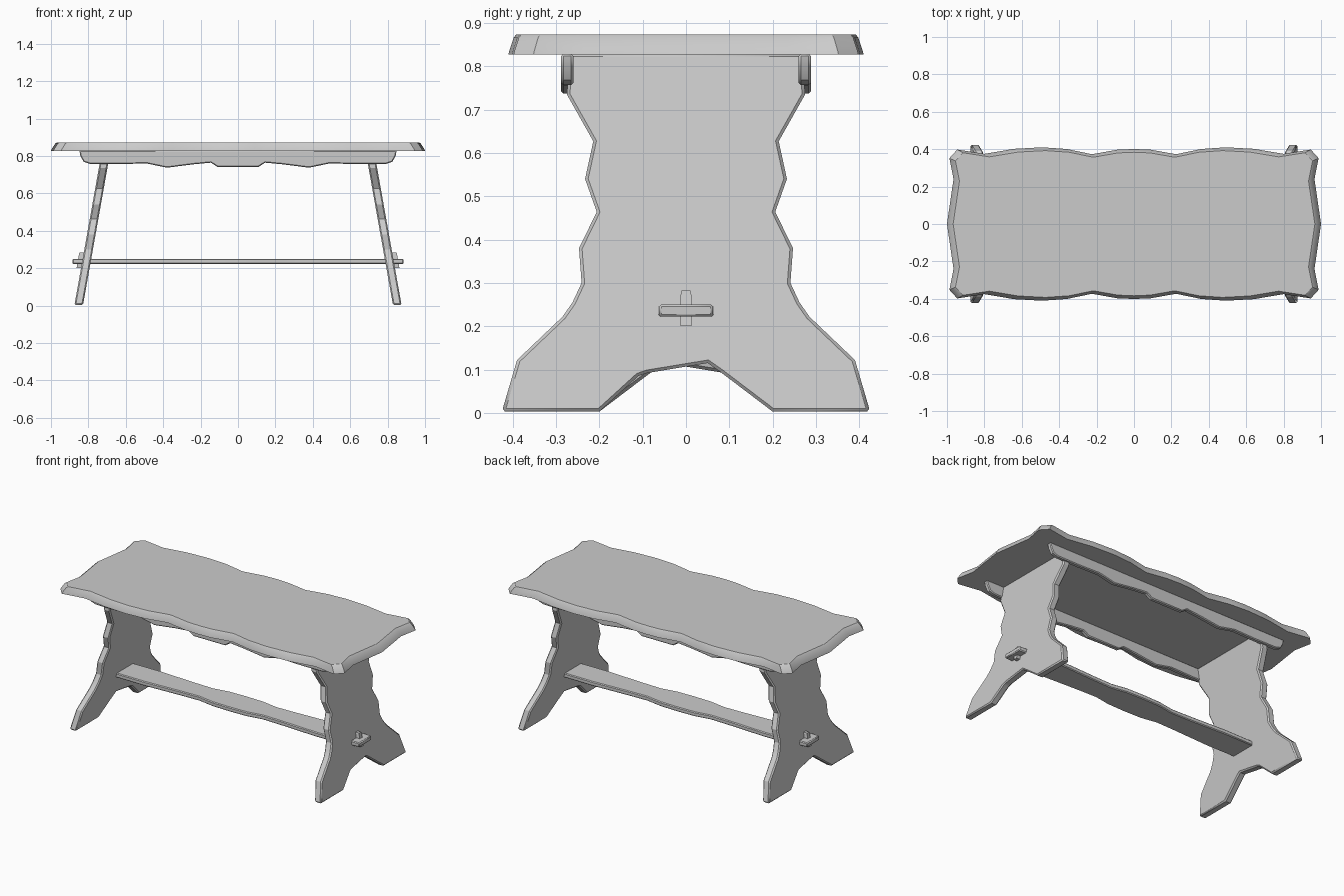
import bpy, bmesh

if "Cube" in bpy.data.objects:
    bpy.data.objects.remove(bpy.data.objects["Cube"])


def loft(name, rings, bevel=0.0):
    """Solid from a stack of equal-length point rings, capped at both ends."""
    bm = bmesh.new()
    vr = [[bm.verts.new(p) for p in ring] for ring in rings]
    n = len(vr[0])
    for a, b in zip(vr, vr[1:]):
        for i in range(n):
            j = (i + 1) % n
            bm.faces.new((a[i], a[j], b[j], b[i]))
    bm.faces.new(vr[0][::-1])
    bm.faces.new(vr[-1])
    bmesh.ops.recalc_face_normals(bm, faces=bm.faces)
    me = bpy.data.meshes.new(name)
    bm.to_mesh(me)
    bm.free()
    ob = bpy.data.objects.new(name, me)
    bpy.context.collection.objects.link(ob)
    if bevel:
        m = ob.modifiers.new("worn_edges", 'BEVEL')
        m.width, m.segments, m.limit_method, m.angle_limit = bevel, 1, 'ANGLE', 1.2
    bpy.ops.object.select_all(action='DESELECT')
    bpy.context.view_layer.objects.active = ob
    ob.select_set(True)
    bpy.ops.object.shade_smooth_by_angle(angle=0.5)
    return ob


def mirror_outline(half, axis):
    """Close an open half outline by reflecting it across the given axis."""
    sx, sy = (-1, 1) if axis == 0 else (1, -1)
    return half + [(x * sx, y * sy) for x, y in half[::-1] if abs((x, y)[axis]) > 1e-6]


# Table top: wavy waney-edge board, sloped sides
quarter = [(1.0, 0), (.965, .24), (.987, .352), (.945, .398), (.80, .375), (.64, .402),
           (.49, .410), (.36, .401), (.225, .373), (.09, .397), (0, .401)]
top = mirror_outline(mirror_outline(quarter, 0), 1)
seen = []
for p in top:
    if p not in seen:
        seen.append(p)
levels = [(.827, 1, 1), (.835, .997, .995), (.866, .977, .97), (.873, .967, .957)]
loft("table_top", [[(x * sx, y * sy, z) for x, y in seen] for z, sx, sy in levels])

# Splayed slab legs, one turned round from the other
side = [(.425, .003), (.39, .122), (.285, .222), (.262, .255), (.241, .30), (.247, .38),
        (.206, .464), (.233, .54), (.214, .627), (.275, .735), (.268, .83)]
arch = [(-.20, .003), (-.11, .085), (-.09, .092), (.05, .115), (.08, .094), (.20, .003)]
leg = arch + side + [(-y, z) for y, z in side[::-1]]
SLOPE = .178


def leg_x(z):
    return .852 - SLOPE * z


for s, tag in ((1, "right"), (-1, "left")):
    loft(f"{tag}_leg", [[(s * (leg_x(z) + t), s * y, z) for y, z in leg]
                        for t in (-.023, .023)], .007)

    # Peg through the tenon, leaning with the leg
    def peg_ring(z, w):
        x0 = leg_x(z) + .022
        return [(s * (x0 + dx), y, z) for dx, y in
                ((0, -w), (.025, -w), (.025, w), (0, w))]
    loft(f"{tag}_peg", [peg_ring(.20, .013), peg_ring(.27, .013), peg_ring(.283, .010)])

# Scalloped aprons
apron = [(.848, .829), (.843, .80), (.825, .768), (.79, .757), (.64, .756), (.49, .76),
         (.38, .737), (.24, .755), (.145, .764), (.11, .741)]
apron = mirror_outline(apron, 0)
for s, tag in ((-1, "front"), (1, "back")):
    loft(f"{tag}_apron", [[(x, s * y, z) for x, z in apron] for y in (.26, .288)], .005)

# Stretcher plank with narrower tenons through the legs
bar = [(.885, .062), (.80, .065), (.80, .083), (.60, .085), (.34, .073), (.22, .070),
       (.12, .087), (0, .09)]
bar = mirror_outline(mirror_outline(bar, 0), 1)
bar = list(dict.fromkeys(bar))
loft("stretcher", [[(x, y, z) for x, y in bar] for z in (.222, .25)], .005)
